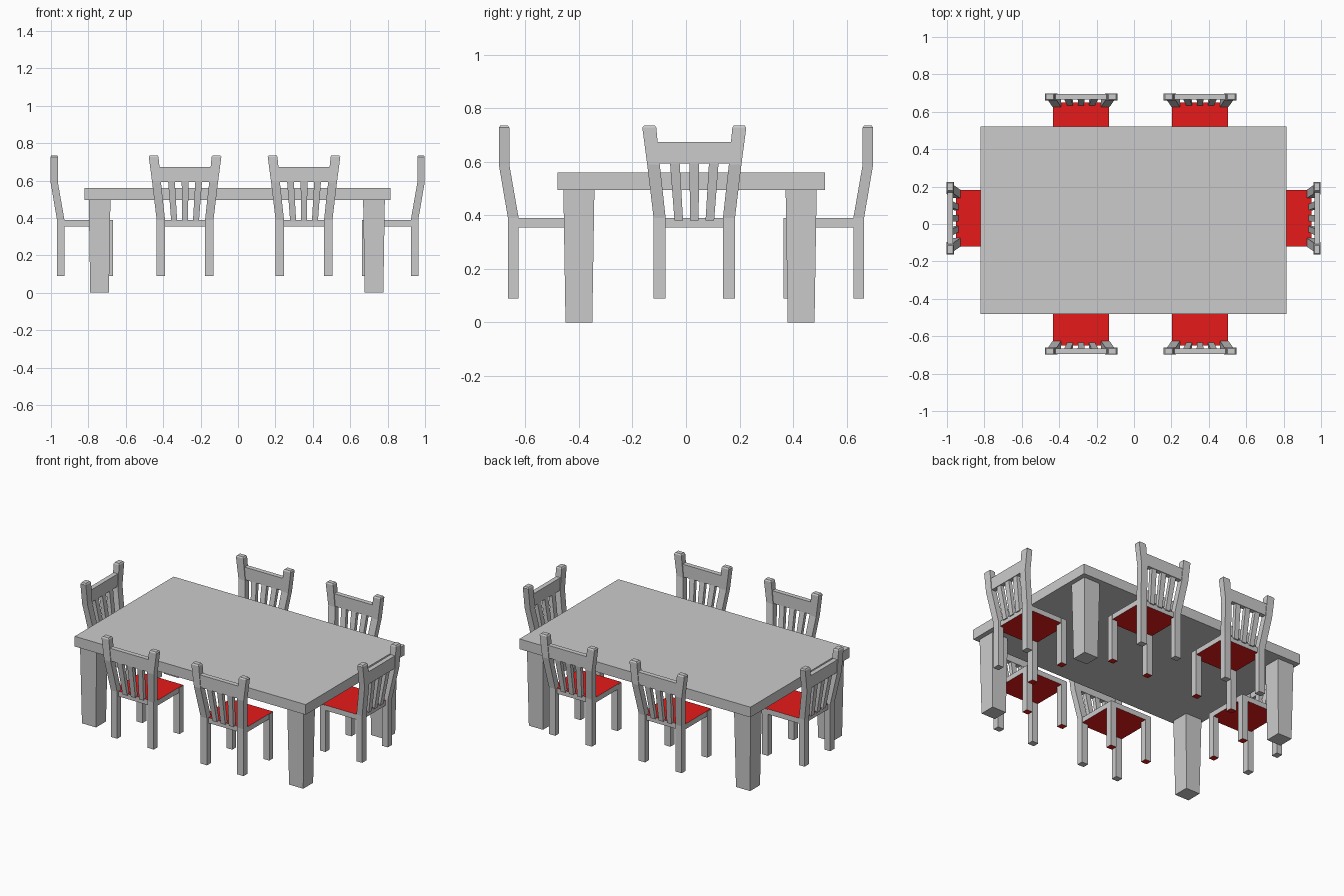
import bpy, bmesh
from math import pi
from mathutils import Matrix

if "Cube" in bpy.data.objects:
    bpy.data.objects.remove(bpy.data.objects["Cube"])

red = bpy.data.materials.new("red_cushion")
red.diffuse_color = (0.8, 0.01, 0.01, 1)
red.use_nodes = True
red.node_tree.nodes["Principled BSDF"].inputs["Base Color"].default_value = red.diffuse_color
grey = bpy.data.materials.new("grey_wood")
grey.diffuse_color = (0.6, 0.6, 0.6, 1)
grey.use_nodes = True
grey.node_tree.nodes["Principled BSDF"].inputs["Base Color"].default_value = grey.diffuse_color


def loft(name, sections, place=Matrix(), red_ends=False):
    """Stack rectangles (x0, x1, y0, y1, z) from bottom to top into a solid."""
    bm = bmesh.new()
    rings = []
    for x0, x1, y0, y1, z in sections:
        x0, x1 = min(x0, x1), max(x0, x1)
        rings.append([bm.verts.new((x, y, z)) for x, y in
                      ((x0, y0), (x1, y0), (x1, y1), (x0, y1))])
    for a, b in zip(rings, rings[1:]):
        for i in range(4):
            j = (i + 1) % 4
            bm.faces.new((a[i], a[j], b[j], b[i]))
    ends = [bm.faces.new(rings[0][::-1]), bm.faces.new(rings[-1])]
    if red_ends:
        for f in ends:
            f.material_index = 1
    bmesh.ops.recalc_face_normals(bm, faces=bm.faces[:])
    me = bpy.data.meshes.new(name)
    bm.to_mesh(me)
    bm.free()
    if red_ends:
        me.materials.append(grey)
        me.materials.append(red)
    ob = bpy.data.objects.new(name, me)
    ob.matrix_world = place
    bpy.context.collection.objects.link(ob)
    return ob


def chair(x, y, angle):
    """Chair with its front edge at the origin and its back towards local +y."""
    m = Matrix.Translation((x, y, 0)) @ Matrix.Rotation(angle, 4, 'Z')
    # seat with red top and underside
    loft("seat", [(-.15, .15, 0, .285, z) for z in (.355, .389)], m, True)
    for s in (-1, 1):
        loft("front_leg", [(s * .11, s * .152, 0, .04, z) for z in (.09, .387)], m, True)
        # back leg continuing into the flared, leaning back post
        loft("back_post", [
            (s * .107, s * .152, .26, .30, .09),
            (s * .107, s * .152, .26, .30, .39),
            (s * .129, s * .176, .295, .334, .59),
            (s * .142, s * .194, .295, .334, .727),
            (s * .147, s * .188, .300, .329, .735)], m)
    # top rail
    loft("back_rail", [(-.135, .135, .300, .330, .593),
                       (-.145, .145, .300, .330, .673)], m)
    # fanned slats
    for i in (-1, 0, 1):
        a, b = i * .058, i * .073
        loft("back_slat", [(a - .016, a + .016, .268, .292, .38),
                           (b - .018, b + .018, .303, .327, .60)], m)


# table
loft("table_top", [(-.82, .815, -.48, .52, z) for z in (.495, .56)])
for cx in (-.74, .727):
    for cy in (-.40, .43):
        loft("table_leg", [(cx - r, cx + r, cy - r, cy + r, z)
                           for r, z in ((.05, 0), (.058, .497))])

# chairs along both long sides and at the ends
for x in (-.283, .353):
    chair(x, -.365, pi)
    chair(x, .365, 0)
chair(.664, .031, -pi / 2)
chair(-.668, .031, pi / 2)
